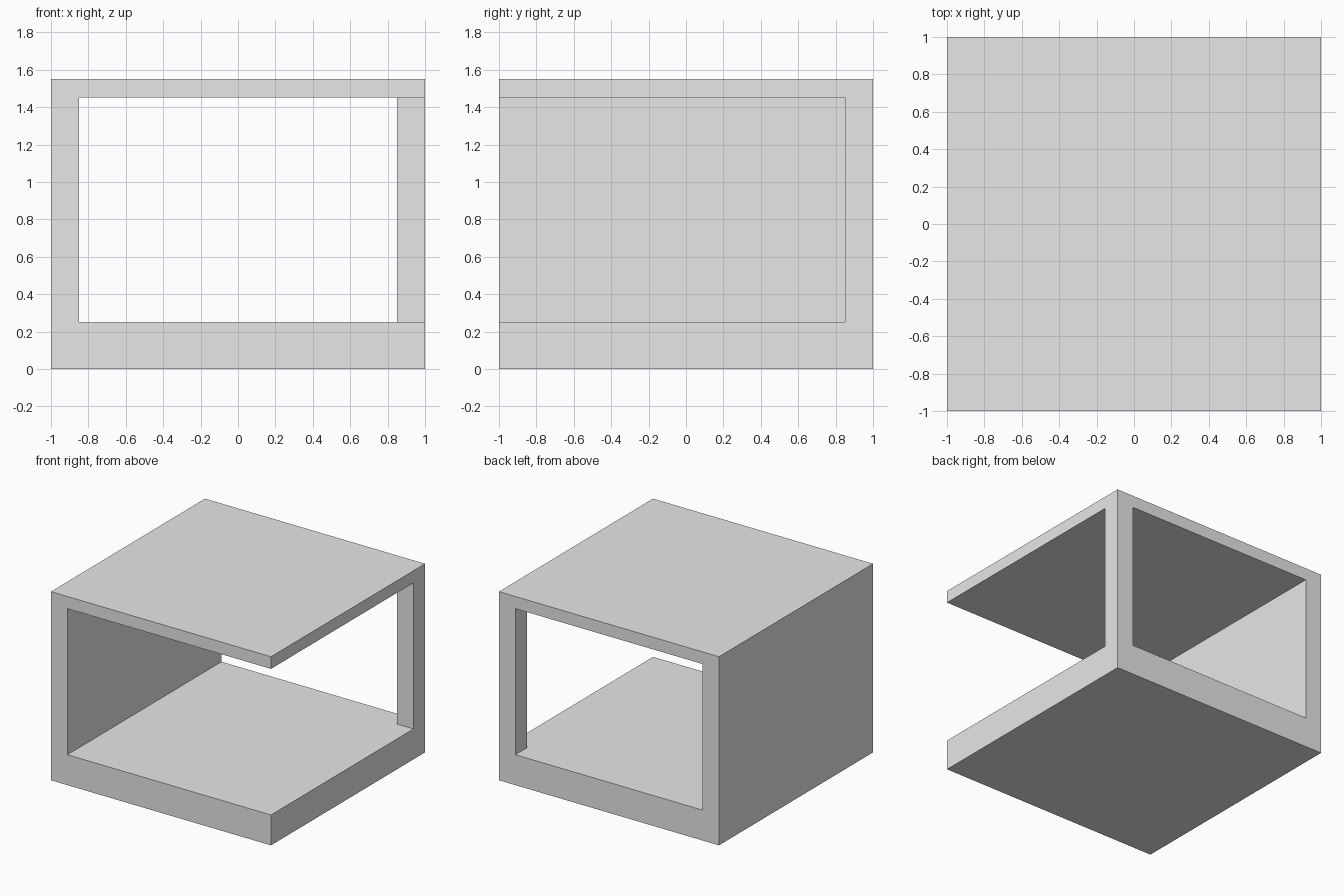
import bpy
import bmesh

# Remove the default object
cube = bpy.data.objects.get("Cube")
if cube:
    bpy.data.objects.remove(cube, do_unlink=True)

# Single flat colour
GREY = (0.8, 0.8, 0.8, 1.0)
grey = bpy.data.materials.new("light_grey")
grey.use_nodes = True
grey.diffuse_color = GREY
grey.node_tree.nodes["Principled BSDF"].inputs["Base Color"].default_value = GREY

HALF = 1.0        # half of the square footprint
WALL = 0.15       # thickness of the wall and post
FLOOR = 0.25      # top of the base slab
CEILING = 1.45    # underside of the roof slab
TOP = 1.55


def add_box(bm, low, high):
    """Add an axis-aligned box between two corners."""
    verts = bmesh.ops.create_cube(bm, size=1.0)["verts"]
    for v in verts:
        v.co = [a + (b - a) * (c + 0.5) for a, b, c in zip(low, high, v.co)]


def box_object(name, low, high):
    mesh = bpy.data.meshes.new(name)
    bm = bmesh.new()
    add_box(bm, low, high)
    bm.to_mesh(mesh)
    bm.free()
    mesh.materials.append(grey)
    obj = bpy.data.objects.new(name, mesh)
    bpy.context.scene.collection.objects.link(obj)
    return obj


# Thick base and thin roof
box_object("base_slab", (-HALF, -HALF, 0), (HALF, HALF, FLOOR))
box_object("roof_slab", (-HALF, -HALF, CEILING), (HALF, HALF, TOP))

# Solid wall on one side, open on the other three
box_object("side_wall", (-HALF, -HALF, FLOOR), (WALL - HALF, HALF, CEILING))

# Square post carrying the back corner opposite the wall
box_object("corner_post", (HALF - WALL, HALF - WALL, FLOOR), (HALF, HALF, CEILING))
